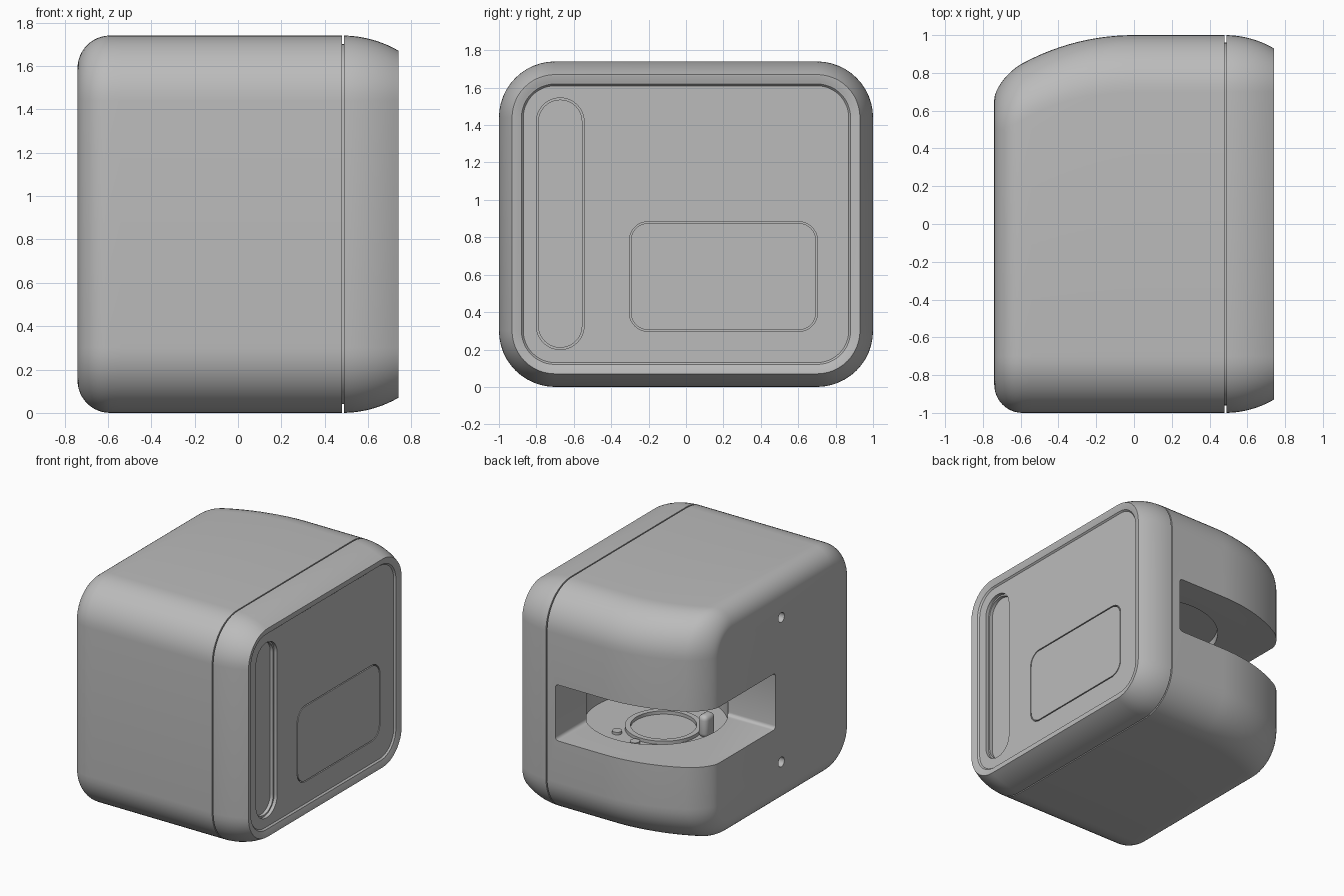
import bpy, bmesh, math
from mathutils import Matrix, Vector

old = bpy.data.objects.get("Cube")
if old:
    bpy.data.objects.remove(old, do_unlink=True)

grey = bpy.data.materials.new("plain_grey")
grey.use_nodes = True
grey.diffuse_color = (0.5, 0.5, 0.5, 1)
grey.node_tree.nodes["Principled BSDF"].inputs["Base Color"].default_value = (0.5, 0.5, 0.5, 1)


def make(name, bm):
    bmesh.ops.recalc_face_normals(bm, faces=bm.faces)
    mesh = bpy.data.meshes.new(name)
    bm.to_mesh(mesh)
    bm.free()
    mesh.materials.append(grey)
    ob = bpy.data.objects.new(name, mesh)
    bpy.context.collection.objects.link(ob)
    return ob


def select(ob):
    bpy.ops.object.select_all(action='DESELECT')
    ob.select_set(True)
    bpy.context.view_layer.objects.active = ob


def smooth(ob):
    select(ob)
    bpy.ops.object.shade_smooth_by_angle(angle=math.radians(30))


def outline(y0, y1, z0, z1, r, n=12):
    """Rounded rectangle in the y-z plane."""
    corners = [(y1 - r, z1 - r), (y0 + r, z1 - r), (y0 + r, z0 + r), (y1 - r, z0 + r)]
    for q, (cy, cz) in enumerate(corners):
        for i in range(n + 1):
            a = (q + i / n) * math.pi / 2
            yield cy + r * math.cos(a), cz + r * math.sin(a)


def loft(name, rings):
    """Skin a row of rounded rectangles (x, y0, y1, z0, z1, r)."""
    bm = bmesh.new()
    rows = [[bm.verts.new((x, y, z)) for y, z in outline(*rest)] for x, *rest in rings]
    count = len(rows[0])
    for a, b in zip(rows, rows[1:]):
        for i in range(count):
            j = (i + 1) % count
            bm.faces.new((a[i], a[j], b[j], b[i]))
    bm.faces.new(rows[0])
    bm.faces.new(rows[-1])
    return make(name, bm)


def prism(name, x0, x1, *rect):
    return loft(name, [(x0, *rect), (x1, *rect)])


def drum(name, centre, radius, z0, z1, sides=64):
    bm = bmesh.new()
    bmesh.ops.create_cone(bm, cap_ends=True, segments=sides, radius1=radius, radius2=radius,
                          depth=z1 - z0,
                          matrix=Matrix.Translation((*centre, (z0 + z1) / 2)))
    return make(name, bm)


def rounded_box(name, low, high, bevel):
    low, high = Vector(low), Vector(high)
    bm = bmesh.new()
    bmesh.ops.create_cube(bm, size=1, matrix=Matrix.Translation((low + high) / 2)
                          @ Matrix.Diagonal((*(high - low), 1)))
    bmesh.ops.bevel(bm, geom=bm.edges[:], offset=bevel, segments=4, profile=0.5, affect='EDGES')
    return make(name, bm)


def cut(ob, cutter):
    mod = ob.modifiers.new("cut", 'BOOLEAN')
    mod.operation, mod.solver, mod.object = 'DIFFERENCE', 'EXACT', cutter
    select(ob)
    bpy.ops.object.modifier_apply(modifier=mod.name)
    bpy.data.objects.remove(cutter, do_unlink=True)


# Housing sections: rounded at both ends, with a back that curves in
END, H, R, SEAM = 0.74, 1.74, 0.3, 0.48


def section(x, inset, back=0.0):
    return (x, -1 + inset, 1 - back - inset * (0.65 if x < 0 else 1),
            inset, H - inset, R - inset)


def sweep(x):
    return 1.24 - math.sqrt(1.24 ** 2 - min(x, 0) ** 2)


rings = []
for i in range(13):
    a = i / 12 * math.pi / 2
    x = -END + 0.15 * (1 - math.cos(a))
    rings.append(section(x, 0.15 * (1 - math.sin(a)), sweep(x)))
for i in range(1, 13):
    x = -0.59 + 0.59 * i / 12
    rings.append(section(x, 0, sweep(x)))
# Seam between housing and front cover
rings += [section(SEAM, 0), section(SEAM, 0.04), section(SEAM + 0.009, 0.04)]
# Cover edge rolls inward, then steps down to the recessed panel
for i in range(11):
    x = SEAM + 0.009 + (END - SEAM - 0.009) * i / 10
    rings.append(section(x, 0.518 - math.sqrt(0.518 ** 2 - (x - SEAM) ** 2)))
rings += [section(END, 0.078), section(END - 0.012, 0.11),
          section(END - 0.014, 0.12), section(END - 0.026, 0.13)]
housing = loft("housing", rings)
PANEL = END - 0.026

# Back opening that wraps round to the side, and the round chamber behind it
cut(housing, rounded_box("opening_cutter", (-1, -0.03, 0.62), (0.41, 1.3, 1.05), 0.025))
cut(housing, drum("chamber_cutter", (0.08, 0.25), 0.5, 0.56, 1.11))

# Long pill recess with a stepped floor
cut(housing, prism("pill_cutter", PANEL - 0.025, 1, -0.8, -0.545, 0.2, 1.545, 0.127))
cut(housing, prism("pill_floor_cutter", PANEL - 0.05, 1, -0.788, -0.557, 0.212, 1.533, 0.115))

# Hatch set in the panel with a hairline gap
cut(housing, prism("hatch_cutter", PANEL - 0.03, 1, -0.303, 0.703, 0.297, 0.883, 0.1))
smooth(prism("hatch", PANEL - 0.03, PANEL, -0.295, 0.695, 0.305, 0.875, 0.092))

# Screw holes in the side
for z in (0.34, 1.45):
    cut(housing, prism("screw_cutter", -1, -0.6, -0.137, -0.063, z - 0.037, z + 0.037, 0.0369))
smooth(housing)

# Fittings inside the chamber
ring = drum("mount_ring", (-0.02, 0.3), 0.27, 0.55, 0.585)
cut(ring, drum("ring_cutter", (-0.02, 0.3), 0.23, 0.5, 0.7))
smooth(ring)
for i, spot in enumerate([(0.0, 0.62), (0.2, 0.55)]):
    smooth(drum(f"mount_screw_{i + 1}", spot, 0.035, 0.55, 0.58, 20))
smooth(rounded_box("latch", (-0.36, 0.15, 0.55), (-0.28, 0.27, 0.72), 0.035))
